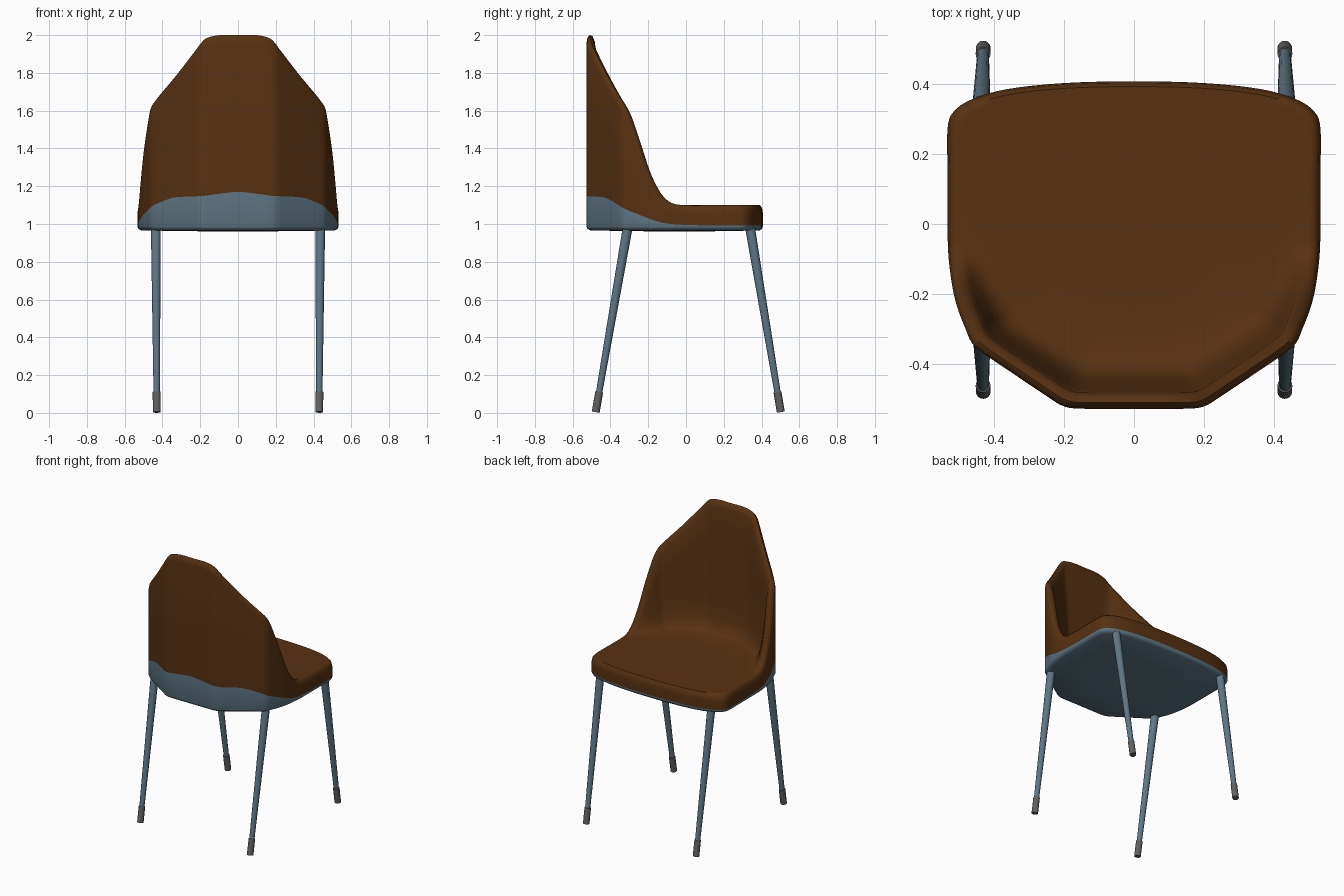
import bpy, bmesh, math
from mathutils import Vector

if "Cube" in bpy.data.objects:
    bpy.data.objects.remove(bpy.data.objects["Cube"])


def material(name, rgb):
    m = bpy.data.materials.new(name)
    m.diffuse_color = (*rgb, 1)
    m.use_nodes = True
    m.node_tree.nodes["Principled BSDF"].inputs["Base Color"].default_value = m.diffuse_color
    return m


BROWN = material("brown upholstery", (0.095, 0.031, 0.006))
BLUE = material("blue grey shell", (0.115, 0.185, 0.235))
GREY = material("dark grey rubber", (0.12, 0.12, 0.12))

# Half outline from back to front: x, y, rim height, height of the colour split
HALF = [
    (0, -.527, 2.0, 1.17), (.10, -.527, 2.0, 1.16), (.17, -.526, 1.985, 1.15),
    (.205, -.518, 1.955, 1.148), (.24, -.497, 1.91, 1.145), (.34, -.43, 1.785, 1.14),
    (.435, -.365, 1.675, 1.105), (.465, -.335, 1.63, 1.085), (.48, -.30, 1.56, 1.07),
    (.50, -.25, 1.42, 1.05), (.514, -.20, 1.28, 1.03), (.524, -.14, 1.165, 1.01),
    (.53, -.08, 1.112, 1.0), (.532, 0, 1.10, .995), (.532, .15, 1.10, .992),
    (.532, .27, 1.10, .992), (.515, .32, 1.10, .992), (.46, .357, 1.10, .992),
    (.36, .385, 1.10, .992), (.20, .402, 1.10, .992), (0, .407, 1.10, .992),
]
LOOP = [Vector(p) for p in HALF] + [Vector((-p[0], *p[1:])) for p in HALF[-2:0:-1]]


def smooth_loop(pts, steps=4):
    """Closed Catmull-Rom curve through the control points."""
    out, n = [], len(pts)
    for i in range(n):
        a, b, c, d = (pts[(i + k) % n] for k in (-1, 0, 1, 2))
        for s in range(steps):
            t = s / steps
            out.append(.5 * (2 * b + (c - a) * t + (2 * a - 5 * b + 4 * c - d) * t * t
                             + (3 * b - a - 3 * c + d) * t ** 3))
    return out


OUTLINE = smooth_loop(LOOP)
CY = -.02  # point that the rings shrink towards


def loft(name, rings, cap_z, mat, angle):
    """Skin rings of (scale, height function) and close the last one at the centre."""
    bm = bmesh.new()
    rows = [[bm.verts.new((p[0] * s, CY + (p[1] - CY) * s, z(p[2], p[3]))) for p in OUTLINE]
            for s, z in rings]
    n = len(OUTLINE)
    for r0, r1 in zip(rows, rows[1:]):
        for i in range(n):
            bm.faces.new((r0[i], r0[(i + 1) % n], r1[(i + 1) % n], r1[i]))
    tip = bm.verts.new((0, CY, cap_z))
    for i in range(n):
        bm.faces.new((rows[-1][i], rows[-1][(i + 1) % n], tip))
    me = bpy.data.meshes.new(name)
    bm.to_mesh(me)
    bm.free()
    finish(me, name, mat, angle)


def finish(me, name, mat, angle):
    me.materials.append(mat)
    ob = bpy.data.objects.new(name, me)
    bpy.context.collection.objects.link(ob)
    bpy.ops.object.select_all(action='DESELECT')
    ob.select_set(True)
    bpy.context.view_layer.objects.active = ob
    bpy.ops.object.shade_smooth_by_angle(angle=math.radians(angle))


def wall(f):
    """Inner wall height: f = 1 just under the rim, f = 0 on the seat."""
    return lambda h, s: 1.1 + (h - 1.1 - .04 * blend(h)) * f


def blend(h):
    return max(0, min(1, (h - 1.1) / .15))


# Upholstered seat and wrap-around backrest
pad = [(1, lambda h, s: s), (1, lambda h, s: s + (h - .045 - s) * .5),
       (1, lambda h, s: h - .045), (.99, lambda h, s: h - .015),
       (.965, lambda h, s: h), (.935, lambda h, s: h - .008 * blend(h))]
pad += [(s, wall(f)) for s, f in ((.91, 1), (.895, .75), (.875, .5), (.85, .25),
                                  (.82, .1), (.78, .03), (.72, 0), (.4, 0))]
loft("seat_and_backrest", pad, 1.1, BROWN, 50)

# Shell under the seat, rising at the back
shell = [(1, lambda h, s: s), (1, lambda h, s: .988), (.99, lambda h, s: .975),
         (.96, lambda h, s: .966), (.5, lambda h, s: .962)]
loft("under_shell", list(shell), .96, BLUE, 50)


def rod(name, a, b, r0, r1, mat):
    """Tapered round bar from a to b."""
    a, b = Vector(a), Vector(b)
    bm = bmesh.new()
    bmesh.ops.create_cone(bm, cap_ends=True, segments=20, radius1=r0, radius2=r1,
                          depth=(b - a).length)
    bm.transform((b - a).to_track_quat('Z', 'Y').to_matrix().to_4x4())
    bmesh.ops.translate(bm, verts=bm.verts, vec=(a + b) / 2)
    me = bpy.data.meshes.new(name)
    bm.to_mesh(me)
    bm.free()
    finish(me, name, mat, 40)


# Four splayed tapered legs with rubber feet
for end, y_top, y_foot in (("front", -.31, -.478), ("rear", .34, .502)):
    for side, sx in (("left", -1), ("right", 1)):
        top = Vector((sx * .435, y_top, .975))
        foot = Vector((sx * .43, y_foot, .004))
        rod(f"{end}_{side}_leg", foot.lerp(top, .08), top, .0165, .026, BLUE)
        rod(f"{end}_{side}_foot", foot, foot.lerp(top, .11), .021, .021, GREY)
